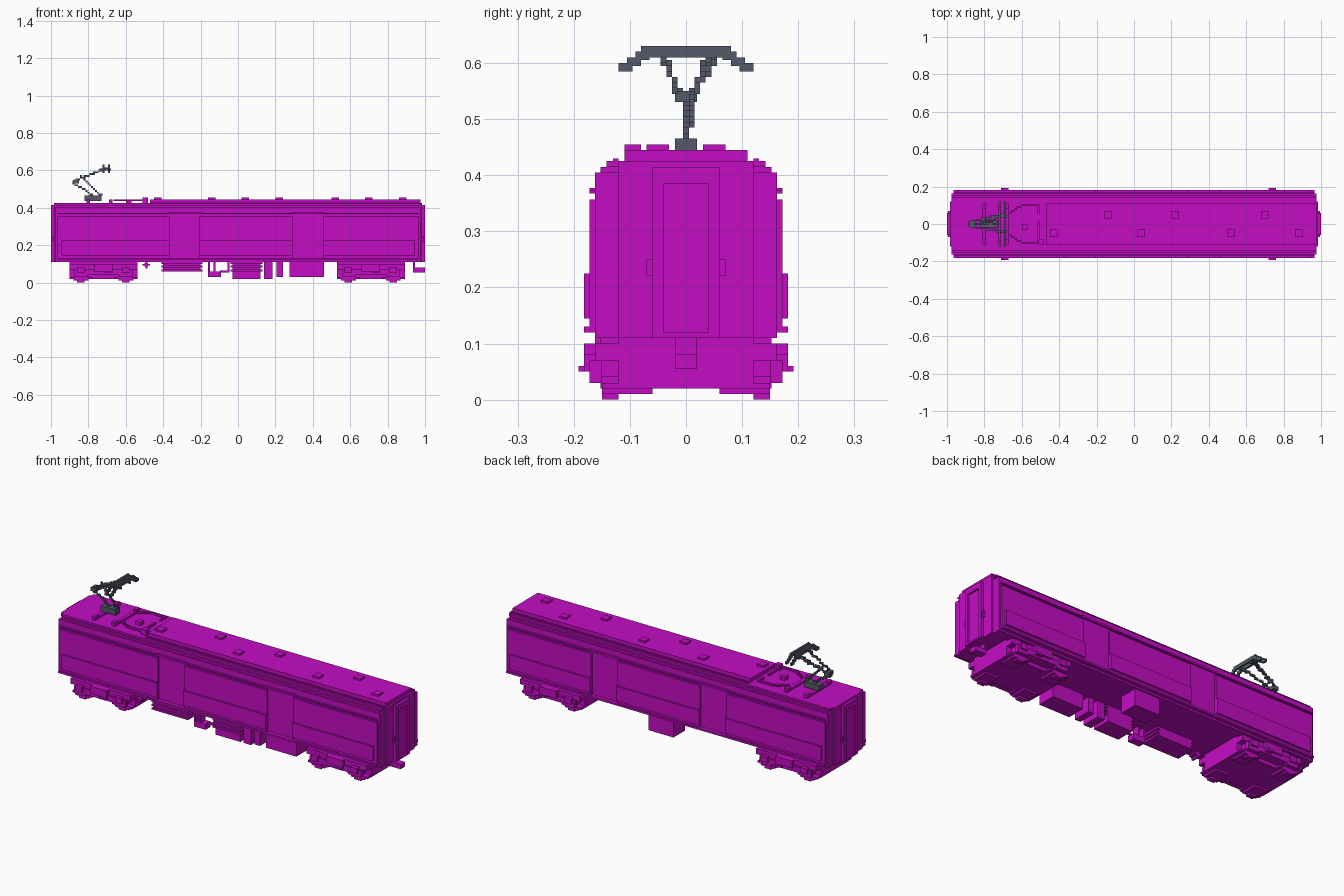
import bpy
import bmesh
from mathutils import Matrix, Vector

if "Cube" in bpy.data.objects:
    bpy.data.objects.remove(bpy.data.objects["Cube"], do_unlink=True)

# Main dimensions
STEP = 0.01
HALF_STEP = STEP / 2
FLOOR = 0.11
SILL = FLOOR + STEP
WALL = 0.172
CORE = WALL - STEP
PANEL = WALL + STEP
EAVE = 0.357
ROOF = 0.445
LOW_ROOF = ROOF - 2 * STEP
END = 0.965
ROOF_BREAK = -0.47
GANGWAY = 0.06
GANGWAY_TOP = 0.415
DOOR_HALF = 0.08
DOOR_CENTRES = (-0.285, 0.375)
SIDES = (-1, 1)


def material(name, rgb):
    mat = bpy.data.materials.new(name)
    mat.use_nodes = True
    colour = (*rgb, 1)
    mat.diffuse_color = colour
    mat.node_tree.nodes["Principled BSDF"].inputs["Base Color"].default_value = colour
    return mat


MAGENTA = material("magenta", (0.55, 0.004, 0.55))
GREY = material("slate grey", (0.09, 0.1, 0.14))


class Part:
    """Collects stepped blocks into one named object."""

    def __init__(self, name, mat=MAGENTA):
        self.name, self.mat, self.bm = name, mat, bmesh.new()

    def __enter__(self):
        return self

    def __exit__(self, *error):
        mesh = bpy.data.meshes.new(self.name)
        self.bm.to_mesh(mesh)
        self.bm.free()
        mesh.materials.append(self.mat)
        bpy.context.collection.objects.link(bpy.data.objects.new(self.name, mesh))

    def span(self, low, high):
        low, high = Vector(low), Vector(high)
        place = Matrix.Translation((low + high) / 2)
        size = Matrix.Diagonal((*(high - low), 1))
        bmesh.ops.create_cube(self.bm, size=1, matrix=place @ size)

    def across(self, left, right, half, bottom, top):
        """Block that is symmetric about the centre line."""
        self.span((left, -half, bottom), (right, half, top))

    def both(self, left, right, inner, outer, bottom, top):
        """Pair of blocks mirrored over the centre line."""
        self.span((left, inner, bottom), (right, outer, top))
        self.span((left, -outer, bottom), (right, -inner, top))

    def line(self, *points):
        """Row of single blocks following the points."""
        cells = set()
        for start, stop in zip(points, points[1:]):
            start, stop = Vector(start), Vector(stop)
            count = max(1, round(max(map(abs, stop - start)) / STEP))
            for i in range(count + 1):
                spot = start.lerp(stop, i / count)
                cells.add(tuple(round(c / STEP) for c in spot))
        half = Vector.Fill(3, HALF_STEP)
        for cell in sorted(cells):
            centre = Vector(cell) * STEP
            self.span(centre - half, centre + half)


# Body core and sill
with Part("body") as part:
    part.across(-END, END, CORE, FLOOR, GANGWAY_TOP - STEP)
    part.across(-END, END, PANEL, SILL, SILL + STEP)

# Side walls and lower panels, interrupted by the recessed doors
door_edges = [c + s * DOOR_HALF for c in DOOR_CENTRES for s in SIDES]
wall_edges = [-END, *door_edges, END]
panel_bottom = SILL + 2.5 * STEP
with Part("side_walls") as part:
    for left, right in zip(wall_edges[::2], wall_edges[1::2]):
        part.both(left, right, CORE, WALL, SILL, EAVE)
        inset_left = max(left, -END + 2 * STEP)
        inset_right = min(right, END - 2 * STEP)
        part.both(inset_left, inset_right, WALL, PANEL, panel_bottom, panel_bottom + DOOR_HALF)

with Part("door_headers") as part:
    for centre in DOOR_CENTRES:
        reach = DOOR_HALF + STEP
        part.both(centre - reach, centre + reach, CORE, WALL, EAVE + STEP, EAVE + 2 * STEP)

# Roof, stepping in towards the ridge
with Part("roof") as part:
    part.both(-END, END, CORE, WALL, EAVE + STEP, EAVE + 1.6 * STEP)
    for i in range(2):
        level = GANGWAY_TOP + (i - 1) * STEP
        length = END + i * STEP
        part.across(-length, length, CORE - (i + 1) * STEP, level, level + STEP)
    part.across(ROOF_BREAK, END + STEP, FLOOR, LOW_ROOF, ROOF)
    gutter = FLOOR + 2 * STEP
    part.both(ROOF_BREAK, END + STEP, gutter - STEP, gutter, LOW_ROOF, LOW_ROOF + HALF_STEP)

# Vents, alternating between the two sides of the ridge
with Part("roof_vents") as part:
    half = 2 * STEP
    for i, x in enumerate((-0.43, -0.14, 0.04, 0.22, 0.52, 0.7, 0.88)):
        y = GANGWAY - STEP if i % 2 else STEP - GANGWAY
        part.span((x - half, y - half, ROOF - STEP), (x + half, y + half, ROOF + STEP))

# Gangway end, built once and copied by half a turn
frame = GANGWAY - 2 * STEP
door_top = GANGWAY_TOP - 3 * STEP
with Part("gangway_ends") as part:
    part.across(END, END + STEP, CORE, FLOOR, GANGWAY_TOP - STEP)
    part.across(END, 1 - 1.5 * STEP, 2 * GANGWAY, FLOOR, LOW_ROOF)
    part.across(END, 1 - STEP, frame, SILL, door_top)
    part.both(END, 1, frame, GANGWAY, FLOOR, GANGWAY_TOP)
    part.across(END, 1, GANGWAY, door_top, GANGWAY_TOP)
    part.across(END, 1, GANGWAY, FLOOR, SILL)
    part.both(END, 1 - HALF_STEP, GANGWAY, GANGWAY + STEP, 2 * FLOOR, 2 * FLOOR + 3 * STEP)
    copy = bmesh.ops.duplicate(part.bm, geom=part.bm.verts[:] + part.bm.edges[:] + part.bm.faces[:])
    turned = [item for item in copy["geom"] if isinstance(item, bmesh.types.BMVert)]
    half_turn = Matrix.Diagonal((-1, -1, 1))
    bmesh.ops.transform(part.bm, matrix=half_turn.to_4x4(), verts=turned)

# Coupler
with Part("coupler") as part:
    hook = FLOOR / 2
    part.across(END - 3 * STEP, END - 2 * STEP, 2 * STEP, hook, FLOOR)
    part.across(END - 3 * STEP, 1, 2 * STEP, hook, hook + 2.5 * STEP)

# Bogies: solid core, side frames, axle boxes and stepped wheels
for name, centre in (("left_bogie", 0.71), ("right_bogie", -0.72)):
    with Part(name) as part:
        def bogie_pair(middle, reach, inner, outer, bottom, top):
            part.both(middle - reach, middle + reach, inner, outer, bottom, top)

        length = WALL + STEP
        face = FLOOR + STEP
        frame_bottom = FLOOR - 4 * STEP
        wheel_outer = face + 3 * STEP
        part.across(centre - length, centre + length, face, 2 * STEP, FLOOR)
        bogie_pair(centre, length, face, CORE, frame_bottom, FLOOR - STEP)
        bogie_pair(centre, wheel_outer, face, WALL, frame_bottom - 3 * STEP, frame_bottom)
        bogie_pair(centre, GANGWAY - STEP, CORE, PANEL, GANGWAY, FLOOR - STEP)
        bogie_pair(centre + 3 * STEP, 2 * STEP, WALL, PANEL + STEP, GANGWAY - STEP, GANGWAY)
        for side in SIDES:
            axle = centre + side * face
            for i in range(3):
                reach = 2 * STEP * (i + 1)
                bogie_pair(axle, reach, face, wheel_outer, i * STEP, (i + 1) * STEP)
            bogie_pair(axle, 4 * STEP, GANGWAY, face, STEP, 3 * STEP)
            bogie_pair(axle, 3.5 * STEP, wheel_outer, WALL, 3 * STEP, frame_bottom)
            bogie_pair(axle, 2 * STEP, wheel_outer, PANEL, frame_bottom - 2 * STEP, frame_bottom + STEP)

# Equipment hung under the floor along the front side
OUTER = CORE - STEP
INNER = GANGWAY - STEP
for name, left, right, bottom in (
    ("resistor_box", -0.4, -0.2, GANGWAY),
    ("compressor", -0.03, 0.12, 2 * STEP),
    ("relay_box", 0.14, 0.185, 2 * STEP),
    ("fuse_box", 0.205, 0.24, 3 * STEP),
    ("battery_box", 0.275, 0.46, 3 * STEP),
):
    with Part(name) as part:
        part.span((left, -OUTER, bottom), (right, -INNER, FLOOR))
        if name == "compressor":
            part.span((left, INNER, bottom), (right, OUTER, FLOOR))
        if name in ("resistor_box", "compressor"):
            # Cooling ribs
            for i in range(3):
                rib = GANGWAY + 2 * i * STEP
                part.span((left - STEP, -CORE, rib), (right + STEP, -INNER, rib + STEP))

# Air tank on two posts, with its pipe and a small valve
with Part("air_tank") as part:
    tank_left, tank_right = -0.16, -0.09
    part.span((tank_left, -OUTER, 3 * STEP), (tank_right, -FLOOR, GANGWAY))
    for post in (tank_left, tank_left + 3 * STEP):
        part.span((post, -OUTER, GANGWAY), (post + STEP, -FLOOR, FLOOR))
    pipe_y = -FLOOR - 2 * STEP
    bend = tank_right + 4 * STEP
    part.line((tank_right, pipe_y, GANGWAY), (bend, pipe_y, GANGWAY), (bend, pipe_y, FLOOR))

with Part("valve") as part:
    x, z = ROOF_BREAK - 2 * STEP, FLOOR - 1.5 * STEP
    for wide, tall in ((HALF_STEP, 2 * STEP), (2 * STEP, HALF_STEP), (STEP, STEP)):
        part.span((x - wide, -OUTER, z - tall), (x + wide, -FLOOR, z + tall))

# High voltage fittings on the low roof section
with Part("roof_fittings") as part:
    for x in (-0.8, -0.68):
        part.both(x - STEP, x + STEP, DOOR_HALF, FLOOR, LOW_ROOF, ROOF)
        part.across(x - STEP, x + STEP, FLOOR, LOW_ROOF, LOW_ROOF + STEP)
    start, corner, finish = -0.66, -0.6, -0.51
    cable = LOW_ROOF + STEP
    for side in SIDES:
        near, far = side * GANGWAY, side * (FLOOR - STEP)
        part.line((start, near, cable), (corner, far, ROOF), (finish, far, ROOF), (finish, near, ROOF))
    part.line((finish, -GANGWAY, ROOF), (finish, STEP, ROOF))
    part.span((corner, -3 * STEP, LOW_ROOF), (corner + 3 * STEP, 0, ROOF))
    part.span((finish, -FLOOR, LOW_ROOF), (finish + 3 * STEP, -DOOR_HALF, ROOF + STEP))

# Current collector: base, folded arms and head
BASE_LEFT, BASE_RIGHT = -0.82, -0.73
KNEE = Vector((-0.88, 0, 0.53))
HEAD_X, HEAD_Z = -0.7, 0.61
with Part("collector_base", GREY) as part:
    part.across(BASE_LEFT, BASE_RIGHT, 2 * STEP, ROOF - STEP, ROOF + 2 * STEP)
    part.across(KNEE.x, KNEE.x + 3 * STEP, 2 * STEP, KNEE.z, KNEE.z + 2 * STEP)

with Part("collector_arms", GREY) as part:
    foot = ROOF + 2 * STEP
    part.line((BASE_LEFT + 4 * STEP, 0, foot), (BASE_LEFT, 0, foot + 3 * STEP), KNEE)
    part.line((BASE_RIGHT, 0, foot), (BASE_LEFT - 2 * STEP, 2 * STEP, KNEE.z + 4 * STEP))
    for side in SIDES:
        root = KNEE + Vector((0, side * STEP, STEP))
        part.line(root, (HEAD_X - STEP, side * 4 * STEP, HEAD_Z))
    brace = KNEE.z + 3 * STEP
    part.line((BASE_LEFT - 2 * STEP, 2 * STEP, brace), (HEAD_X, GANGWAY - STEP, HEAD_Z))

with Part("collector_head", GREY) as part:
    for x in (HEAD_X - 2 * STEP, HEAD_X + STEP):
        left, right = x - HALF_STEP, x + HALF_STEP
        part.across(left, right, DOOR_HALF, HEAD_Z, HEAD_Z + 2 * STEP)
        # Horns droop in steps
        for i in range(3):
            inner = DOOR_HALF + (i - 1) * 1.5 * STEP
            drop = HEAD_Z - i * STEP
            part.both(left, right, inner, inner + 2.5 * STEP, drop - HALF_STEP, drop + STEP)
    part.both(HEAD_X - 4 * STEP, HEAD_X + 2 * STEP, 3.5 * STEP, 4.5 * STEP, HEAD_Z - STEP, HEAD_Z)
